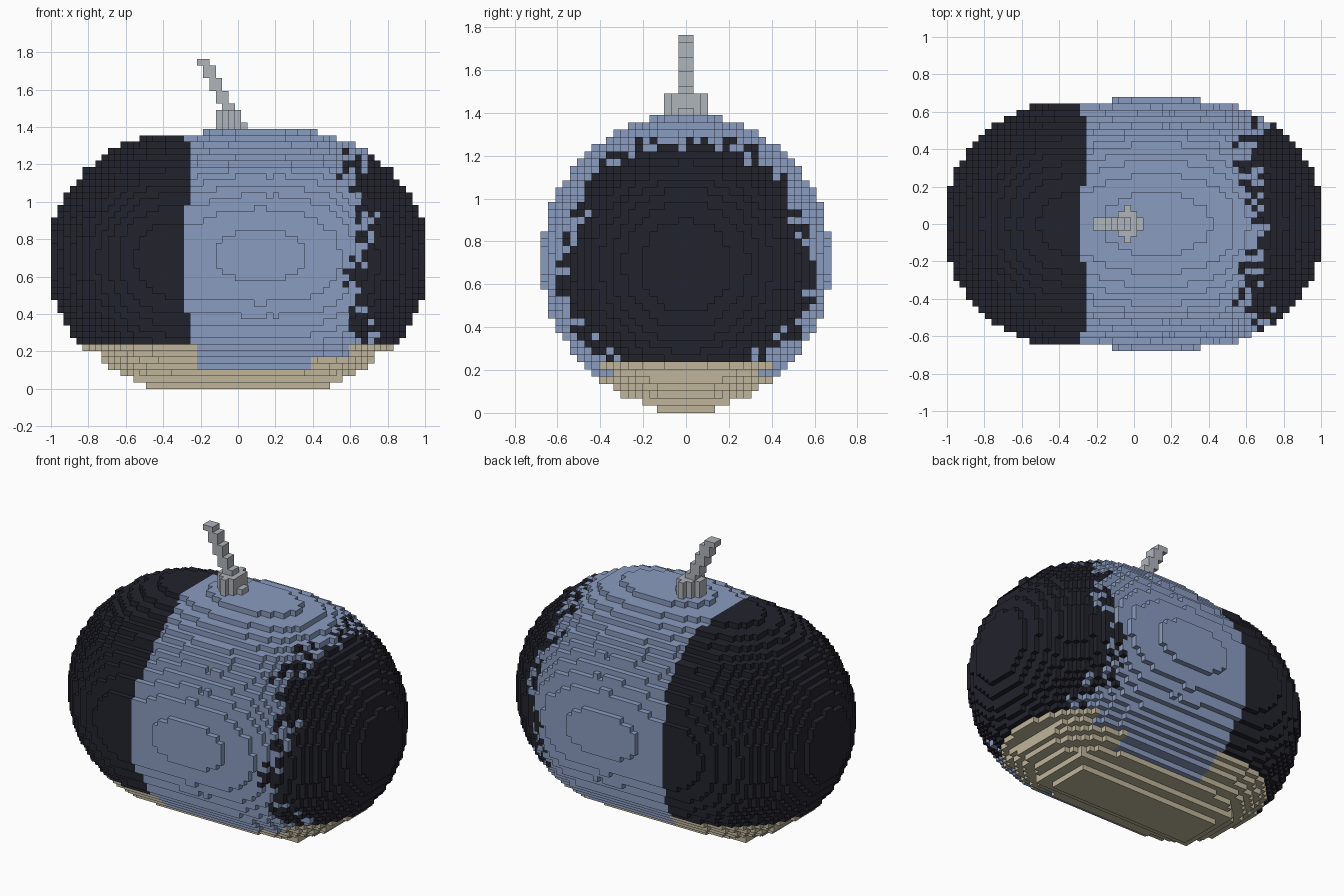
import bpy
import bmesh
import math
import random
from mathutils import Vector

if "Cube" in bpy.data.objects:
    bpy.data.objects.remove(bpy.data.objects["Cube"], do_unlink=True)

random.seed(4)
LENGTH = 59                # blocks along the long side
S = 2 / LENGTH             # block size


def material(name, colour):
    mat = bpy.data.materials.new(name)
    mat.use_nodes = True
    mat.diffuse_color = (*colour, 1)
    mat.node_tree.nodes["Principled BSDF"].inputs["Base Color"].default_value = (*colour, 1)
    return mat


def in_shell(x, y, z):
    """Capsule lying along x, clipped a little at the lower ends."""
    dx = max(0, abs(x) - 10.25)
    if z < 6 and abs(x) > 21:
        return False
    return dx * dx + (1.02 * (y + 0.5)) ** 2 + (z - 19.8) ** 2 < 19.8 ** 2


def in_bulge(x, y, z):
    """Slightly swollen middle band."""
    if not -8 <= x <= 15:
        return False
    radius = 20.15 - 0.0085 * (x - 3.5) ** 2 - (0.1 if x == 5 else 0)
    return math.hypot(1.01 * (y + 0.5), z - 20.5) < radius


def in_foot(x, y, z):
    """Flat resting pad in the two lowest layers."""
    return z < 2 and abs(x) <= 14 + 2 * z and abs(y + 0.5) < 4 + 2 * z


def in_stem(x, y, z):
    """Leaning stalk, flared where it meets the body."""
    if not 41 <= z < 52:
        return False
    lean = -((z - 41) // 2)
    stalk = lean - 1 <= x <= lean and -1 <= y <= 0
    flare = z < 44 and abs(x + 1) + abs(y + 0.5) <= 2.5 and x <= 0
    collar = z == 41 and -2 <= x <= 1 and -1 <= y <= 0
    return stalk or flare or collar


def part_of(x, y, z):
    """Choose which coloured part a body block belongs to."""
    if z < 3:
        return "base"
    if z < 7 and not -6 <= x <= 11:
        limit = 7 if x < 0 or x > 17 else 5
        if z < limit and abs(y + 0.5) < 15:
            return "base"
    left_edge = -8 if abs(z - 20) < 9 or abs(y + 0.5) < 6 else -7
    if x < left_edge:
        return "shell"
    # ragged right-hand edge of the band
    ragged = 17 + 1.5 * math.sin(5 * math.atan2(z - 20, abs(y + 0.5)))
    if x <= ragged:
        return "band"
    chance = 0.75 - 0.15 * (x - ragged)
    return "band" if x < 23 and random.random() < chance else "shell"


# Fill the block grid
parts = {"shell": set(), "band": set(), "base": set(), "stem": set()}
solid = set()
for x in range(-29, 30):
    for y in range(-20, 20):
        for z in range(52):
            if in_stem(x, y, z):
                parts["stem"].add((x, y, z))
                solid.add((x, y, z))
            elif in_shell(x, y, z) or in_bulge(x, y, z) or in_foot(x, y, z):
                parts[part_of(x, y, z)].add((x, y, z))
                solid.add((x, y, z))

AXES = [Vector(v) for v in ((1, 0, 0), (0, 1, 0), (0, 0, 1))]


def build_skin(name, cells, mat):
    """Make a mesh of the outward block faces of one part."""
    bm = bmesh.new()
    corners = {}

    def corner(p):
        key = tuple(round(2 * c) for c in p)
        if key not in corners:
            corners[key] = bm.verts.new((p.x * S, p.y * S, p.z * S))
        return corners[key]

    for cell in sorted(cells):
        middle = Vector(cell) + Vector((0, 0.5, 0.5))
        for i in range(3):
            for sign in (-1, 1):
                neighbour = list(cell)
                neighbour[i] += sign
                if tuple(neighbour) in solid:
                    continue
                u, v = AXES[(i + 1) % 3] / 2, AXES[(i + 2) % 3] / 2
                centre = middle + AXES[i] * sign / 2
                ring = [centre - u - v, centre + u - v, centre + u + v, centre - u + v]
                if sign < 0:
                    ring.reverse()
                bm.faces.new([corner(p) for p in ring])
    mesh = bpy.data.meshes.new(name)
    bm.to_mesh(mesh)
    bm.free()
    mesh.materials.append(mat)
    obj = bpy.data.objects.new(name, mesh)
    bpy.context.collection.objects.link(obj)
    return obj


# Coloured parts
build_skin("dark_shell", parts["shell"], material("near black", (0.016, 0.016, 0.026)))
build_skin("middle_band", parts["band"], material("soft blue", (0.255, 0.333, 0.53)))
build_skin("base_pad", parts["base"], material("sand", (0.52, 0.46, 0.33)))
build_skin("stem", parts["stem"], material("light grey", (0.43, 0.46, 0.50)))
